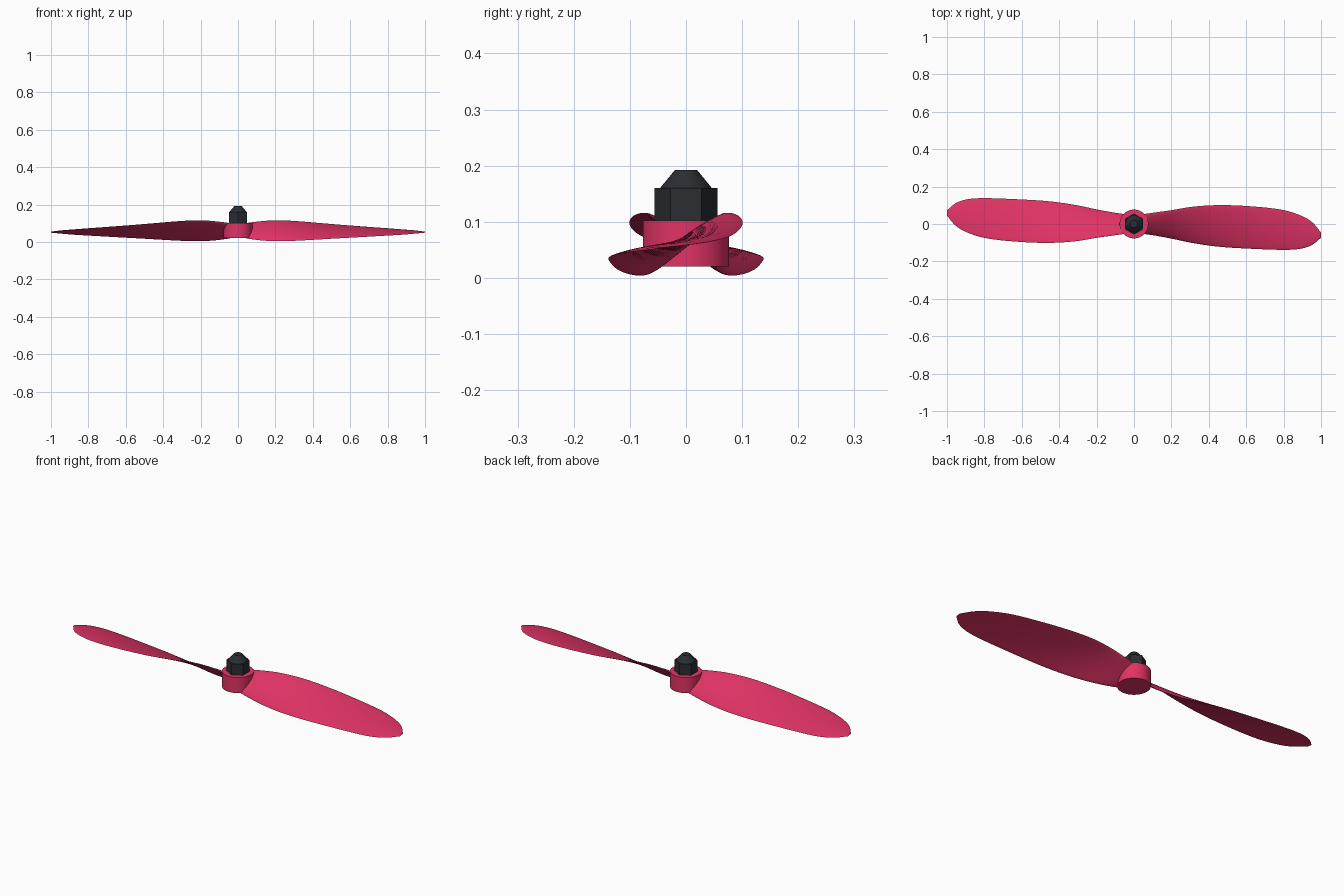
import bpy, bmesh, math
from mathutils import Vector

cube = bpy.data.objects.get("Cube")
if cube:
    bpy.data.objects.remove(cube)


def material(name, rgb, roughness):
    m = bpy.data.materials.new(name)
    m.use_nodes = True
    m.diffuse_color = (*rgb, 1)
    bsdf = m.node_tree.nodes["Principled BSDF"]
    bsdf.inputs["Base Color"].default_value = (*rgb, 1)
    bsdf.inputs["Roughness"].default_value = roughness
    return m


PINK = material("crimson_pink", (0.75, 0.033, 0.13), 0.5)
DARK = material("dark_metal", (0.024, 0.026, 0.032), 0.5)


def finish(name, bm, mat, angle=None):
    bmesh.ops.recalc_face_normals(bm, faces=bm.faces)
    mesh = bpy.data.meshes.new(name)
    bm.to_mesh(mesh)
    bm.free()
    mesh.materials.append(mat)
    obj = bpy.data.objects.new(name, mesh)
    bpy.context.collection.objects.link(obj)
    if angle:
        bpy.ops.object.select_all(action="DESELECT")
        obj.select_set(True)
        bpy.context.view_layer.objects.active = obj
        bpy.ops.object.shade_smooth_by_angle(angle=math.radians(angle))
    return obj


def loft(rings):
    bm = bmesh.new()
    loops = [[bm.verts.new(p) for p in ring] for ring in rings]
    n = len(loops[0])
    for a, b in zip(loops, loops[1:]):
        for i in range(n):
            j = (i + 1) % n
            bm.faces.new((a[i], a[j], b[j], b[i]))
    bm.faces.new(loops[0])
    bm.faces.new(loops[-1])
    return bm


def turned(profile, sides, start=0.0):
    """Loft of regular polygons from (radius, height) pairs."""
    steps = [start + math.tau * i / sides for i in range(sides)]
    return loft([[(r * math.cos(a), r * math.sin(a), z) for a in steps]
                 for r, z in profile])


# Hub, hexagonal nut and its tapered cap
finish("hub", turned([(0.077, 0.02), (0.077, 0.102)], 64), PINK, 30)
finish("hex_nut", turned([(0.056, 0.1), (0.056, 0.16)], 6, math.pi / 2), DARK)
finish("nut_cap", turned([(0.047, 0.159), (0.02, 0.192)], 32), DARK, 30)

# Blade stations: x, back y, back z, front y, front z, thickness
STATIONS = [Vector(s) for s in (
    (0.03, 0.05, 0.098, -0.05, 0.022, 0.018),
    (0.10, 0.06, 0.108, -0.06, 0.011, 0.017),
    (0.20, 0.074, 0.116, -0.078, 0.004, 0.014),
    (0.32, 0.093, 0.111, -0.103, 0.007, 0.012),
    (0.46, 0.101, 0.099, -0.122, 0.015, 0.010),
    (0.62, 0.095, 0.086, -0.132, 0.024, 0.008),
    (0.78, 0.078, 0.074, -0.138, 0.033, 0.007),
    (0.88, 0.05, 0.066, -0.134, 0.039, 0.006),
    (0.95, 0.012, 0.060, -0.113, 0.045, 0.005),
    (1.00, -0.045, 0.054, -0.073, 0.050, 0.003),
)]


def smooth_stations(points, steps):
    """Cubic interpolation through the stations."""
    pts = [points[0] * 2 - points[1]] + points + [points[-1] * 2 - points[-2]]
    out = []
    for p, q, r, s in zip(pts, pts[1:], pts[2:], pts[3:]):
        for k in range(steps):
            t = k / steps
            out.append(0.5 * (2 * q + (r - p) * t + (2 * p - 5 * q + 4 * r - s) * t ** 2
                              + (3 * q - p - 3 * r + s) * t ** 3))
    return out + [points[-1]]


def section(station, half=12):
    """Thin, slightly cambered section between the two blade edges."""
    x, yb, zb, yf, zf, thick = station
    back, front = Vector((x, yb, zb)), Vector((x, yf, zf))
    chord = front - back
    normal = Vector((0, -chord.z, chord.y)).normalized()
    if normal.z < 0:
        normal.negate()
    ring = []
    for i in range(2 * half):
        a = math.tau * i / (2 * half)
        u = (1 - math.cos(a)) / 2
        camber = 0.03 * chord.length * 4 * u * (1 - u)
        ring.append(back + chord * u + normal * (camber + thick / 2 * math.sin(a)))
    return ring


# Two blades, half a turn apart
for name, turn in (("left_blade", 1), ("right_blade", -1)):
    rings = [[(turn * p.x, turn * p.y, p.z) for p in section(s)]
             for s in smooth_stations(STATIONS, 5)]
    finish(name, loft(rings), PINK, 50)
